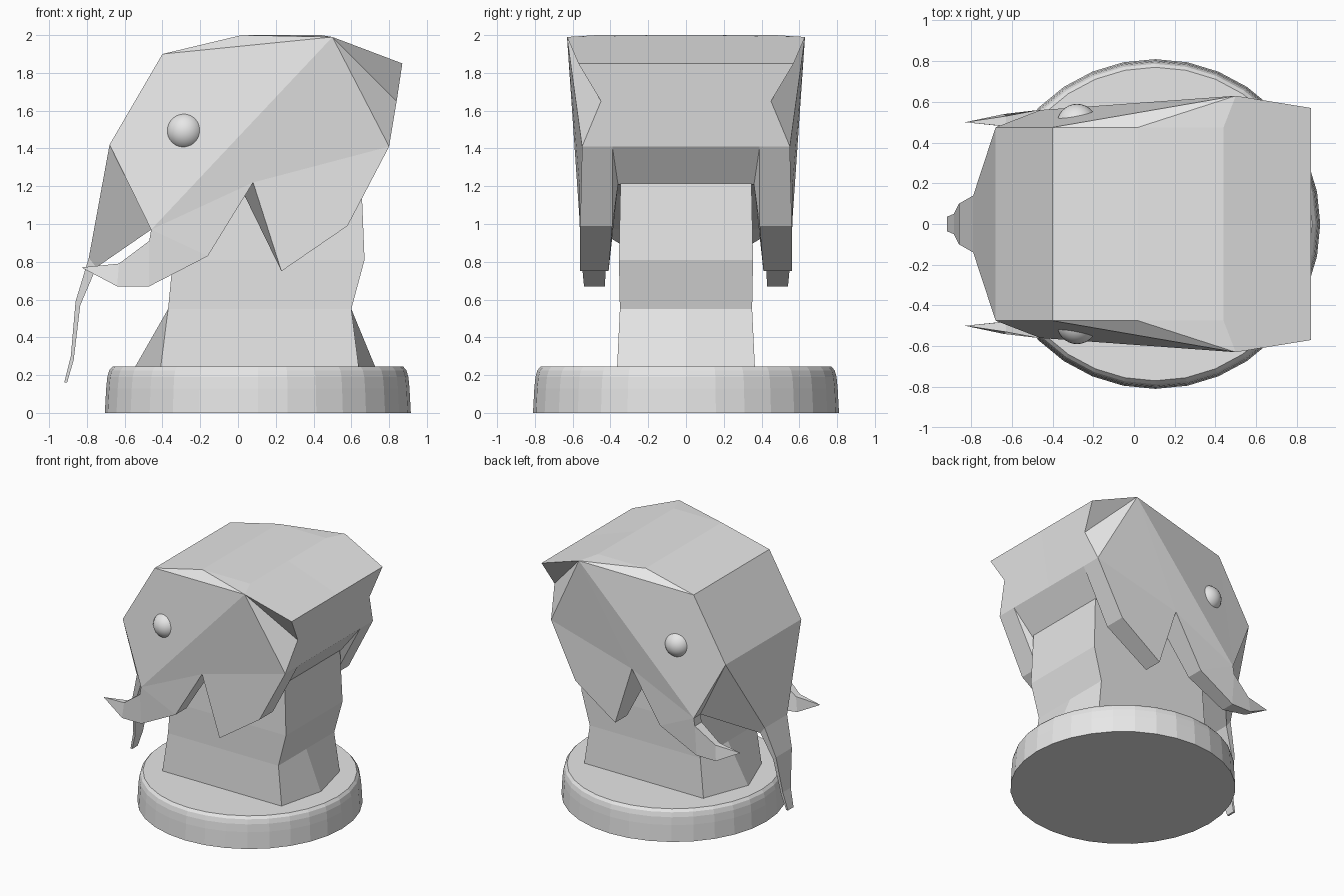
import bpy, bmesh
from mathutils import Vector

cube = bpy.data.objects.get("Cube")
if cube:
    bpy.data.objects.remove(cube, do_unlink=True)

grey = bpy.data.materials.new("pale grey")
grey.use_nodes = True
grey.diffuse_color = (0.8, 0.8, 0.8, 1)
grey.node_tree.nodes["Principled BSDF"].inputs["Base Color"].default_value = (0.8, 0.8, 0.8, 1)


def make(name, bm, mirror=False):
    """Turn a bmesh into a grey object, optionally reflected across y = 0."""
    if mirror:
        copy = bmesh.ops.duplicate(bm, geom=bm.verts[:] + bm.edges[:] + bm.faces[:])
        for v in [g for g in copy["geom"] if isinstance(g, bmesh.types.BMVert)]:
            v.co.y *= -1
    bmesh.ops.remove_doubles(bm, verts=bm.verts, dist=0.0005)
    bmesh.ops.recalc_face_normals(bm, faces=bm.faces)
    mesh = bpy.data.meshes.new(name)
    bm.to_mesh(mesh)
    bm.free()
    mesh.materials.append(grey)
    obj = bpy.data.objects.new(name, mesh)
    bpy.context.collection.objects.link(obj)
    return obj


def loft(bm, rings, cap_start=True):
    """Join rings of equal length with quads and close the end."""
    loops = [[bm.verts.new(p) for p in ring] for ring in rings]
    n = len(loops[0])
    for a, b in zip(loops, loops[1:]):
        for i in range(n):
            bm.faces.new((a[i], a[(i + 1) % n], b[(i + 1) % n], b[i]))
    if cap_start:
        bm.faces.new(loops[0])
    bm.faces.new(loops[-1])


# Round plinth, stacked from tapering discs
bm = bmesh.new()
circle = bmesh.ops.create_circle(bm, segments=32, radius=1)["verts"]
unit = [v.co.copy() for v in circle]
bm.clear()
profile = [(0.81, 0), (0.803, 0.13), (0.797, 0.19), (0.787, 0.225), (0.77, 0.245)]
loft(bm, [[(0.105 + p.x * r, p.y * r, z) for p in unit] for r, z in profile])
make("base", bm)

# Neck: six-sided sections, pointed at the foot
bm = bmesh.new()
sections = [(0.235, -0.41, 0.64, 0.365, 0.14, 0.09), (0.55, -0.37, 0.60, 0.35, 0, 0),
            (0.81, -0.345, 0.67, 0.355, 0, 0), (1.3, -0.28, 0.65, 0.345, 0, 0)]
loft(bm, [[(x0, -w, z), (x1, -w, z), (x1 + back, 0, z),
           (x1, w, z), (x0, w, z), (x0 - front, 0, z)]
          for z, x0, x1, w, front, back in sections])
make("neck", bm)

# Head with ear flaps and tusks: one half from named corners
P = {
    "brow": (-0.68, 0.475, 1.42), "crown": (-0.40, 0.475, 1.90),
    "top": (0.02, 0.475, 2.0), "top_back": (0.44, 0.475, 2.0),
    "ridge": (0.50, 0.63, 1.99), "rear": (0.87, 0.57, 1.85),
    "pinch": (0.84, 0.45, 1.65), "nape": (0.80, 0.55, 1.41),
    "throat": (0.65, 0.36, 1.21),
    "lobe": (0.58, 0.56, 0.99), "ear_tip": (0.23, 0.56, 0.75),
    "notch": (0.08, 0.565, 1.22), "jowl": (-0.16, 0.555, 0.83),
    "cheek": (-0.46, 0.56, 0.97), "lip": (-0.47, 0.56, 0.91),
    "tusk_low": (-0.47, 0.54, 0.67), "tusk_mid": (-0.64, 0.54, 0.67),
    "tusk_up": (-0.63, 0.53, 0.79), "tusk_tip": (-0.83, 0.50, 0.77),
    # inner copies facing the neck
    "nape_in": (0.80, 0.39, 1.41), "lobe_in": (0.58, 0.39, 0.99),
    "ear_tip_in": (0.23, 0.41, 0.75), "notch_in": (0.03, 0.37, 1.16),
    "jowl_in": (-0.16, 0.42, 0.83), "cheek_in": (-0.46, 0.475, 0.97),
    "lip_in": (-0.47, 0.475, 0.91), "tusk_low_in": (-0.47, 0.43, 0.67),
    "tusk_mid_in": (-0.64, 0.48, 0.67), "tusk_up_in": (-0.63, 0.48, 0.79),
}
faces = []


def panel(*names):
    faces.append(names)


# Bands crossing the centre plane, from the brow over the top and under the chin
outline = ["brow", "crown", "top", "top_back", "rear", "nape_in",
           "throat", "notch_in", "cheek_in", "brow"]
for key in outline:
    P[key + "_mid"] = (P[key][0], 0, P[key][2])
extra = {"top_back": ["ridge"], "rear": ["pinch", "nape"]}
for a, b in zip(outline, outline[1:]):
    panel(a, *extra.get(a, []), b, b + "_mid", a + "_mid")

# Side of the skull and ear flap
panel("crown", "top", "ridge")
panel("top", "top_back", "ridge")
panel("brow", "crown", "cheek")
panel("brow", "cheek", "cheek_in")
panel("crown", "ridge", "cheek")
panel("ridge", "rear", "pinch")
panel("ridge", "pinch", "nape")
panel("ridge", "nape", "notch")
panel("ridge", "notch", "cheek")
panel("nape", "lobe", "ear_tip", "notch")
panel("nape_in", "lobe_in", "throat")
panel("throat", "lobe_in", "ear_tip_in", "notch_in")

# Cheek and tusk, outer and inner sides alike
for end in ("", "_in"):
    panel("notch" + end, "jowl" + end, "cheek" + end)
    panel("cheek" + end, "jowl" + end, "tusk_low" + end, "lip" + end)
    panel("lip" + end, "tusk_low" + end, "tusk_mid" + end, "tusk_up" + end)
    panel("tusk_up" + end, "tusk_mid" + end, "tusk_tip")
for key in ("tusk_up", "tusk_mid"):
    panel(key, "tusk_tip", key + "_in")

# Rims between the outer and inner corners
for rim in (["nape", "lobe", "ear_tip", "notch", "jowl", "tusk_low", "tusk_mid"],
            ["cheek", "lip", "tusk_up"]):
    for a, b in zip(rim, rim[1:]):
        panel(a, b, b + "_in", a + "_in")

bm = bmesh.new()
verts = {key: bm.verts.new(Vector(co)) for key, co in P.items()}
for names in faces:
    bm.faces.new([verts[key] for key in names])
make("head", bm, mirror=True)

# Trunk: wide at the brow, thin and flat towards the tip
bm = bmesh.new()
stations = [(-0.68, 1.42, -0.46, 0.97, 0.475), (-0.79, 0.82, -0.75, 0.77, 0.14),
            (-0.86, 0.59, -0.835, 0.57, 0.10), (-0.885, 0.30, -0.87, 0.28, 0.05),
            (-0.92, 0.16, -0.905, 0.16, 0.035)]
loft(bm, [[(xf, -w, zf), (xf, w, zf), (xb, w, zb), (xb, -w, zb)]
          for xf, zf, xb, zb, w in stations], cap_start=False)
make("trunk", bm)

# Eyes
for side, label in ((1, "left"), (-1, "right")):
    bm = bmesh.new()
    bmesh.ops.create_uvsphere(bm, u_segments=32, v_segments=16, radius=0.1)
    bmesh.ops.translate(bm, verts=bm.verts, vec=(-0.28, side * 0.49, 1.49))
    eye = make("eye_" + label, bm)
    eye.data.polygons.foreach_set("use_smooth", [True] * len(eye.data.polygons))
